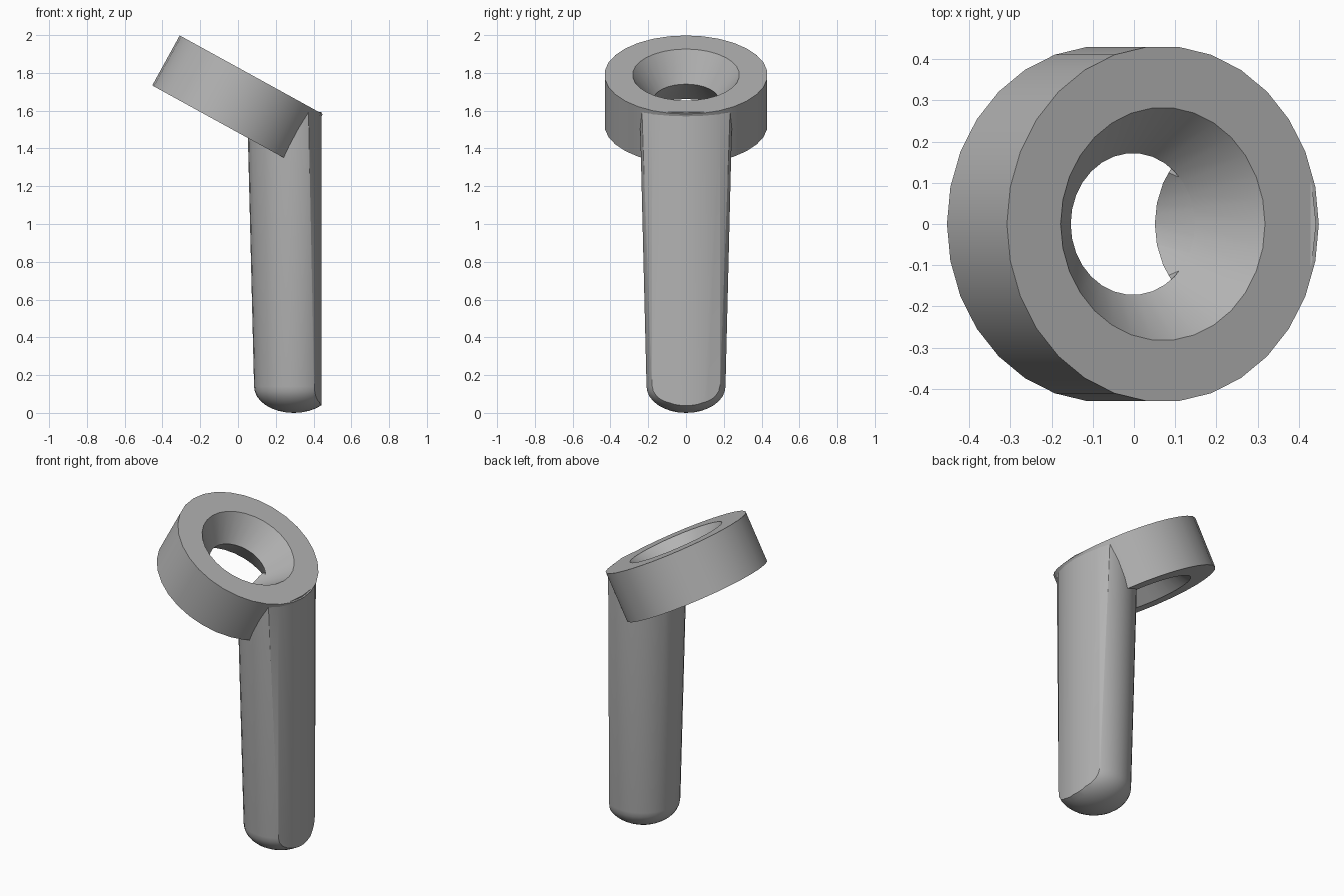
import bpy, bmesh, math
from mathutils import Matrix

cube = bpy.data.objects.get("Cube")
if cube:
    bpy.data.objects.remove(cube, do_unlink=True)

SIDES = 30
TILT = math.radians(28.8)

grey = bpy.data.materials.new("plain_grey")
grey.use_nodes = True
colour = (0.45, 0.45, 0.45, 1)
grey.diffuse_color = colour
grey.node_tree.nodes["Principled BSDF"].inputs["Base Color"].default_value = colour


def lathe(name, profile, matrix, closed=False):
    """Spin a (radius, height) profile round z; zero radius makes a pole."""
    bm = bmesh.new()
    rings = []
    for r, z in profile:
        if r == 0:
            rings.append([bm.verts.new((0, 0, z))] * SIDES)
        else:
            rings.append([bm.verts.new((r * math.cos(a), r * math.sin(a), z))
                          for a in (math.tau * i / SIDES for i in range(SIDES))])
    pairs = list(zip(rings, rings[1:]))
    if closed:
        pairs.append((rings[-1], rings[0]))
    for low, high in pairs:
        for i in range(SIDES):
            j = (i + 1) % SIDES
            corners = [low[i], low[j], high[j], high[i]]
            bm.faces.new(list(dict.fromkeys(corners)))
    if not closed:
        for loop in (rings[0], rings[-1]):
            if loop[0] is not loop[1]:
                bm.faces.new(loop)
    bmesh.ops.recalc_face_normals(bm, faces=bm.faces)
    mesh = bpy.data.meshes.new(name)
    bm.to_mesh(mesh)
    bm.free()
    mesh.transform(matrix)
    mesh.materials.append(grey)
    obj = bpy.data.objects.new(name, mesh)
    bpy.context.collection.objects.link(obj)
    return obj


def select(obj):
    bpy.ops.object.select_all(action="DESELECT")
    obj.select_set(True)
    bpy.context.view_layer.objects.active = obj


def cut(obj, cutter, operation):
    """Apply a boolean and discard its cutter."""
    mod = obj.modifiers.new("cut", "BOOLEAN")
    mod.operation, mod.solver, mod.object = operation, "EXACT", cutter
    select(obj)
    bpy.ops.object.modifier_apply(modifier=mod.name)
    bpy.data.objects.remove(cutter, do_unlink=True)


# Tilted ring with a hole flared towards both faces
tilted = Matrix.Translation((0.07, 0, 1.79)) @ Matrix.Rotation(TILT, 4, "Y")
outer, rim, throat, depth = 0.432, 0.283, 0.172, 0.302
ring = lathe("ring", [(outer, 0), (rim, 0), (throat, -depth / 2),
                      (rim, -depth), (outer, -depth)], tilted, closed=True)

# Tapered round handle with a shallow domed end
dome = [(0.21 * math.sin(a), 0.14 * (1 - math.cos(a)))
        for a in (math.pi / 2 * i / 8 for i in range(9))]
handle = lathe("handle", dome + [(0.246, 1.593)], Matrix.Translation((0.295, 0, 0)))

# Broad curved face on the handle's outer side
cut(handle, lathe("outer_curve", [(0.442, -1), (0.442, 3)], Matrix()), "INTERSECT")

# Continue the flared hole into the top of the handle
slope = (rim - throat) / (depth / 2)
gap = 0.003
apex = -(rim + gap) / slope
cut(handle, lathe("hole_cone", [(0, apex), (rim + gap + 0.1 * slope, 0.1)], tilted),
    "DIFFERENCE")

for obj in (ring, handle):
    select(obj)
    bpy.ops.object.shade_smooth_by_angle(angle=math.radians(25))
